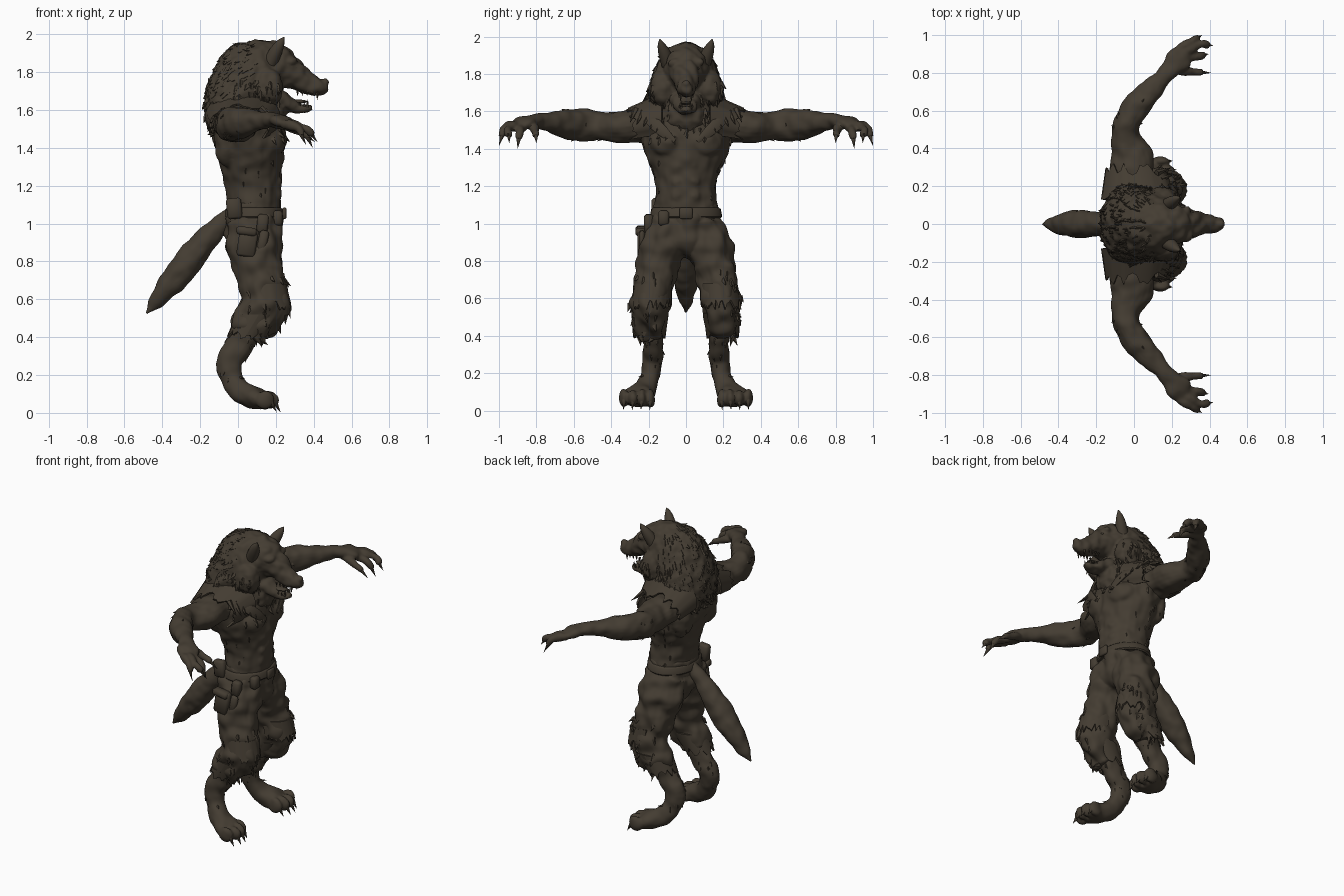
import bpy, bmesh, random
from math import sin, cos, pi
from mathutils import Vector, Matrix, noise

random.seed(4)
if "Cube" in bpy.data.objects:
    bpy.data.objects.remove(bpy.data.objects["Cube"])

fur_brown = bpy.data.materials.new("dark_brown")
fur_brown.use_nodes = True
COLOUR = (0.058, 0.046, 0.032, 1)
fur_brown.diffuse_color = COLOUR
fur_brown.node_tree.nodes["Principled BSDF"].inputs["Base Color"].default_value = COLOUR

X, Y, Z = Vector((1, 0, 0)), Vector((0, 1, 0)), Vector((0, 0, 1))


def spline(keys, i, t):
    p = [Vector(keys[min(max(i + k, 0), len(keys) - 1)]) for k in (-1, 0, 1, 2)]
    return (p[1] * 2 + (p[2] - p[0]) * t + (p[0] * 2 - p[1] * 5 + p[2] * 4 - p[3]) * t * t
            + (p[1] * 3 - p[0] - p[2] * 3 + p[3]) * t ** 3) / 2


def loft(bm, keys, side=Y, sides=20, steps=4):
    """Closed tube through keys (x, y, z, radius along side, other radius)."""
    pts = [spline(keys, i, k / steps) for i in range(len(keys) - 1) for k in range(steps)]
    pts.append(Vector(keys[-1]))
    rings = []
    for n, p in enumerate(pts):
        tan = (pts[min(n + 1, len(pts) - 1)] - pts[max(n - 1, 0)]).to_3d().normalized()
        u = (side - tan * side.dot(tan)).normalized()
        v = tan.cross(u)
        ring = []
        for k in range(sides):
            a = 2 * pi * k / sides
            ring.append(bm.verts.new(p.to_3d() + u * cos(a) * p[3] + v * sin(a) * p[4]))
        rings.append(ring)
    for r, q in zip(rings, rings[1:]):
        for k in range(sides):
            j = (k + 1) % sides
            bm.faces.new((r[k], r[j], q[j], q[k]))
    bm.faces.new(rings[0][::-1])
    bm.faces.new(rings[-1])


def blob(bm, centre, radii):
    m = Matrix.Translation(centre) @ Matrix.Diagonal((*radii, 1))
    bmesh.ops.create_uvsphere(bm, u_segments=18, v_segments=12, radius=1, matrix=m)


def spike(bm, base, tip, r, sides=5):
    base, tip = Vector(base), Vector(tip)
    d = tip - base
    m = Matrix.Translation((base + tip) / 2) @ d.to_track_quat('Z', 'Y').to_matrix().to_4x4()
    bmesh.ops.create_cone(bm, cap_ends=True, segments=sides, radius1=r, radius2=0,
                          depth=d.length, matrix=m)


def block(bm, centre, size, tilt=0):
    m = Matrix.Translation(centre) @ Matrix.Rotation(tilt, 4, 'Y') @ Matrix.Diagonal((*size, 1))
    bmesh.ops.create_cube(bm, size=1, matrix=m)


def finish(bm, name, voxel=0, rough=0, scale=16, bevel=0, thick=0):
    bmesh.ops.recalc_face_normals(bm, faces=bm.faces)
    me = bpy.data.meshes.new(name)
    bm.to_mesh(me)
    bm.free()
    ob = bpy.data.objects.new(name, me)
    bpy.context.collection.objects.link(ob)
    me.materials.append(fur_brown)
    bpy.ops.object.select_all(action='DESELECT')
    bpy.context.view_layer.objects.active = ob
    ob.select_set(True)
    if voxel:
        mod = ob.modifiers.new("fuse", 'REMESH')
        mod.mode, mod.voxel_size = 'VOXEL', voxel
        soft = ob.modifiers.new("soften", 'SMOOTH')
        soft.factor, soft.iterations = 0.5, 2
    if bevel:
        ob.modifiers.new("rounded", 'BEVEL').width = bevel
    if thick:
        ob.modifiers.new("cloth", 'SOLIDIFY').thickness = thick
    for mod in list(ob.modifiers):
        bpy.ops.object.modifier_apply(modifier=mod.name)
    if rough:
        moves = [v.normal * noise.noise(v.co * scale) * rough for v in ob.data.vertices]
        for v, d in zip(ob.data.vertices, moves):
            v.co += d
    bpy.ops.object.shade_smooth_by_angle(angle=0.8)
    return ob


def mirror(ob, name):
    """Copy across the body's middle plane."""
    me = ob.data.copy()
    me.transform(Matrix.Diagonal((1, -1, 1, 1)))
    me.flip_normals()
    twin = bpy.data.objects.new(name, me)
    bpy.context.collection.objects.link(twin)


def tufts(ob, name, count, rule, flow, length, width, lift=.2):
    """Scatter leaning spikes over faces whose centre passes the rule."""
    bm = bmesh.new()
    faces = [f for f in ob.data.polygons if rule(f.center)]
    for f in random.choices(faces, k=count):
        n = f.normal
        lean = Vector(flow) - n * n.dot(Vector(flow))
        d = (n * lift + lean + Vector([random.uniform(-.2, .2) for _ in range(3)])).normalized()
        size = length * random.uniform(.6, 1.2)
        spike(bm, f.center - n * width * .5, f.center + d * size, width, 4)
    return finish(bm, name)


def rag(name, low, high, axis, arc=(0, 2 * pi), jag=.04, n=30):
    """Thin torn cloth between two elliptical rings with a ragged first edge."""
    bm = bmesh.new()
    u = Y if axis is Z else Z
    rows = []
    for key, tear in ((low, jag), (high, 0)):
        row = []
        for k in range(n + 1):
            a = arc[0] + (arc[1] - arc[0]) * k / n
            p = Vector(key[:3]) + u * cos(a) * key[3] + X * sin(a) * key[4]
            away = (Vector(low[:3]) - Vector(high[:3])).normalized()
            row.append(bm.verts.new(p + away * tear * random.uniform(-.5, 1)))
        rows.append(row)
    for k in range(n):
        bm.faces.new((rows[0][k], rows[0][k + 1], rows[1][k + 1], rows[1][k]))
    return finish(bm, name, thick=.012)


# Torso with chest, belly and back muscles
bm = bmesh.new()
loft(bm, [(.08, 0, .98, .17, .14), (.085, 0, 1.08, .175, .14), (.08, 0, 1.2, .16, .148),
          (.07, 0, 1.32, .2, .168), (.06, 0, 1.42, .235, .182), (.04, 0, 1.52, .24, .185),
          (.03, 0, 1.6, .21, .165), (.04, 0, 1.68, .14, .12)])
for s in (1, -1):
    blob(bm, (.175, s * .095, 1.43), (.08, .1, .075))
    blob(bm, (-.06, s * .12, 1.43), (.065, .085, .13))
    for z in (1.15, 1.23, 1.31):
        blob(bm, (.2, s * .042, z), (.033, .04, .037))
torso = finish(bm, "torso", .011, .012)

# Head: maned skull, cheeks, muzzle, open jaw and brows
bm = bmesh.new()
loft(bm, [(-.045, 0, 1.47, .17, .105), (-.025, 0, 1.62, .215, .16), (.045, 0, 1.74, .19, .185),
          (.1, 0, 1.84, .16, .17), (.135, 0, 1.92, .105, .12), (.14, 0, 1.97, .03, .05)], sides=28)
blob(bm, (.13, 0, 1.58), (.13, .14, .12))
blob(bm, (.2, 0, 1.86), (.105, .11, .088))
loft(bm, [(.18, 0, 1.82, .13, .11), (.28, 0, 1.795, .085, .085), (.36, 0, 1.745, .058, .06),
          (.43, 0, 1.722, .045, .048), (.472, 0, 1.725, .024, .026)])
loft(bm, [(.17, 0, 1.675, .095, .06), (.26, 0, 1.635, .068, .044),
          (.34, 0, 1.606, .045, .024), (.395, 0, 1.612, .02, .014)])
blob(bm, (.458, 0, 1.748), (.023, .026, .02))
for s in (1, -1):
    blob(bm, (.15, s * .125, 1.72), (.09, .075, .1))
    blob(bm, (.275, s * .055, 1.862), (.034, .042, .024))
head = finish(bm, "head", .009, .01, 22)

bm = bmesh.new()
loft(bm, [(.17, .095, 1.85, .036, .038), (.2, .115, 1.91, .033, .034),
          (.225, .132, 1.955, .02, .022), (.243, .14, 1.985, .003, .003)])
mirror(finish(bm, "left_ear"), "right_ear")

bm = bmesh.new()
for s in (1, -1):
    blob(bm, (.305, s * .058, 1.828), (.012, .013, .01))
finish(bm, "eyes")

bm = bmesh.new()
for s in (1, -1):
    spike(bm, (.42, s * .028, 1.695), (.418, s * .029, 1.65), .01)
    spike(bm, (.365, s * .024, 1.615), (.37, s * .026, 1.66), .009)
    for k in range(4):
        x = .39 - k * .025
        spike(bm, (x, s * .04, 1.7), (x, s * .038, 1.672), .007)
        spike(bm, (x - .04, s * .035, 1.62), (x - .04, s * .037, 1.645), .007)
finish(bm, "teeth")
bm = bmesh.new()
blob(bm, (.29, 0, 1.645), (.08, .03, .012))
finish(bm, "tongue")

# Arms, hands and clawed fingers
bm = bmesh.new()
loft(bm, [(0, .15, 1.52, .085, .11), (-.01, .26, 1.525, .09, .115), (-.015, .36, 1.515, .086, .112),
          (-.045, .46, 1.52, .075, .075), (-.035, .54, 1.525, .088, .072),
          (.02, .63, 1.533, .08, .072), (.1, .72, 1.543, .056, .06), (.165, .79, 1.55, .038, .045),
          (.215, .85, 1.545, .034, .062), (.26, .89, 1.53, .028, .064),
          (.29, .91, 1.518, .014, .035)], Z)
blob(bm, (-.055, .5, 1.5), (.065, .06, .06))
fingers = [((.24, .925, 1.525), (.31, .97, 1.51), (.36, 1, 1.415)),
           ((.27, .91, 1.525), (.355, .95, 1.505), (.42, .945, 1.43)),
           ((.27, .875, 1.52), (.345, .89, 1.49), (.395, .9, 1.4)),
           ((.19, .825, 1.53), (.3, .805, 1.5), (.41, .8, 1.43))]
claws = bmesh.new()
for base, knuckle, tip in fingers:
    b, k, t = map(Vector, (base, knuckle, tip))
    end = k.lerp(t, .55) + Z * .008
    loft(bm, [(*b, .025, .027), (*k, .022, .022), (*end, .015, .015)], Z, 10)
    spike(claws, k.lerp(end, .8), t, .013, 8)
arm = finish(bm, "left_arm", .008, .01)
mirror(arm, "right_arm")
mirror(finish(claws, "left_hand_claws"), "right_hand_claws")
mirror(tufts(arm, "left_arm_fur", 14, lambda c: .45 < c.y < .75 and c.x < .05, (.2, .6, -.6),
             .025, .008), "right_arm_fur")

# Lower legs, paws and toes
bm = bmesh.new()
loft(bm, [(.07, .185, .47, .06, .07), (.02, .175, .37, .053, .072), (-.045, .178, .28, .054, .07),
          (-.035, .19, .19, .05, .06), (.02, .22, .11, .062, .062), (.1, .25, .075, .086, .058),
          (.15, .262, .06, .07, .042)])
claws = bmesh.new()
for k in range(4):
    y, x = .19 + k * .047, .165 + (.02 if k in (1, 2) else 0)
    blob(bm, (x - .02, y, .068), (.05, .027, .048))
    spike(claws, (x + .01, y, .055), (x + .04, y + .004, .003), .014, 8)
shin = finish(bm, "left_lower_leg", .009, .008)
mirror(shin, "right_lower_leg")
mirror(finish(claws, "left_foot_claws"), "right_foot_claws")
mirror(tufts(shin, "left_leg_fur", 22, lambda c: .18 < c.z < .4, (-.3, 0, -1), .03, .009),
       "right_leg_fur")

# Tail
bm = bmesh.new()
loft(bm, [(-.02, 0, 1.07, .03, .03), (-.1, 0, .99, .045, .05), (-.2, 0, .88, .066, .068),
          (-.29, 0, .765, .074, .076), (-.38, 0, .655, .058, .06), (-.44, 0, .58, .033, .036),
          (-.488, 0, .522, .006, .006)])
finish(bm, "tail", .008, .008)

# Baggy torn trousers
bm = bmesh.new()
loft(bm, [(.085, 0, 1.1, .165, .14), (.082, 0, 1.0, .19, .15), (.085, 0, .9, .18, .14),
          (.09, 0, .82, .07, .07)])
for s in (1, -1):
    loft(bm, [(.08, s * .09, 1.0, .1, .145), (.09, s * .125, .88, .118, .145),
              (.11, s * .155, .76, .11, .125), (.135, s * .18, .64, .1, .125),
              (.135, s * .19, .56, .1, .13), (.08, s * .195, .47, .09, .115),
              (.05, s * .19, .41, .08, .095)])
trousers = finish(bm, "trousers", .01, .026, 13)
tufts(trousers, "trouser_tears", 50, lambda c: c.z < .75 and abs(c.y) > .15 and c.x > .05,
      (.2, 0, -1), .045, .016)
mirror(rag("left_cuff", (.05, .195, .42, .088, .1), (.11, .192, .52, .1, .12), Z), "right_cuff")
mirror(rag("left_knee_rag", (.145, .185, .58, .108, .135), (.13, .175, .68, .1, .125), Z,
           (-.2, pi)), "right_knee_rag")

# Belt, buckle and pouches
bm = bmesh.new()
loft(bm, [(.085, 0, 1.03, .195, .155), (.085, 0, 1.085, .185, .15)], sides=32, steps=1)
finish(bm, "belt", bevel=.008)
bm = bmesh.new()
block(bm, (.245, 0, 1.055), (.02, .07, .06))
finish(bm, "buckle", bevel=.006)
bm = bmesh.new()
for centre, size, tilt in (((.05, -.235, .9), (.1, .05, .15), .15),
                           ((.045, -.24, .96), (.11, .06, .045), .15),
                           ((-.02, -.16, 1.08), (.08, .05, .11), -.1),
                           ((.13, -.2, 1.0), (.06, .05, .1), .1),
                           ((.13, -.235, .9), (.05, .03, .13), .2),
                           ((.21, -.12, 1.03), (.05, .06, .08), 0)):
    block(bm, centre, size, tilt)
finish(bm, "pouches", bevel=.012)

# Ragged shoulder leathers and chest straps
mirror(rag("left_shoulder_leather", (.01, .28, 1.52, .108, .16), (.025, .13, 1.56, .14, .2), Y,
           (-1.9, 2.2), .045), "right_shoulder_leather")
bm = bmesh.new()
loft(bm, [(.1, .21, 1.62, .012, .035), (.2, .18, 1.55, .012, .035), (.24, .12, 1.49, .01, .03),
          (.25, .06, 1.44, .006, .012)], X, 10)
for k in range(5):
    y = .13 + k * .035
    spike(bm, (.2 - k * .02, y, 1.55 + k * .015), (.25 - k * .012, y + .03, 1.49 + k * .012), .018)
mirror(finish(bm, "left_chest_strap"), "right_chest_strap")

# Mane, cheek and chest fur
tufts(head, "mane_fur", 380, lambda c: c.x < .1 and c.z > 1.47, (-.6, 0, -.8), .035, .016, .12)
tufts(head, "ruff_fur", 170, lambda c: -.02 < c.x < .22 and 1.5 < c.z < 1.76,
      (-.1, 0, -1), .045, .016)
tufts(torso, "chest_fur", 60, lambda c: c.z > 1.45 and c.x > .08, (.15, 0, -1), .045, .015)
tufts(torso, "waist_fur", 22, lambda c: 1.1 < c.z < 1.4 and abs(c.y) > .13, (0, 0, -1), .03, .01)
